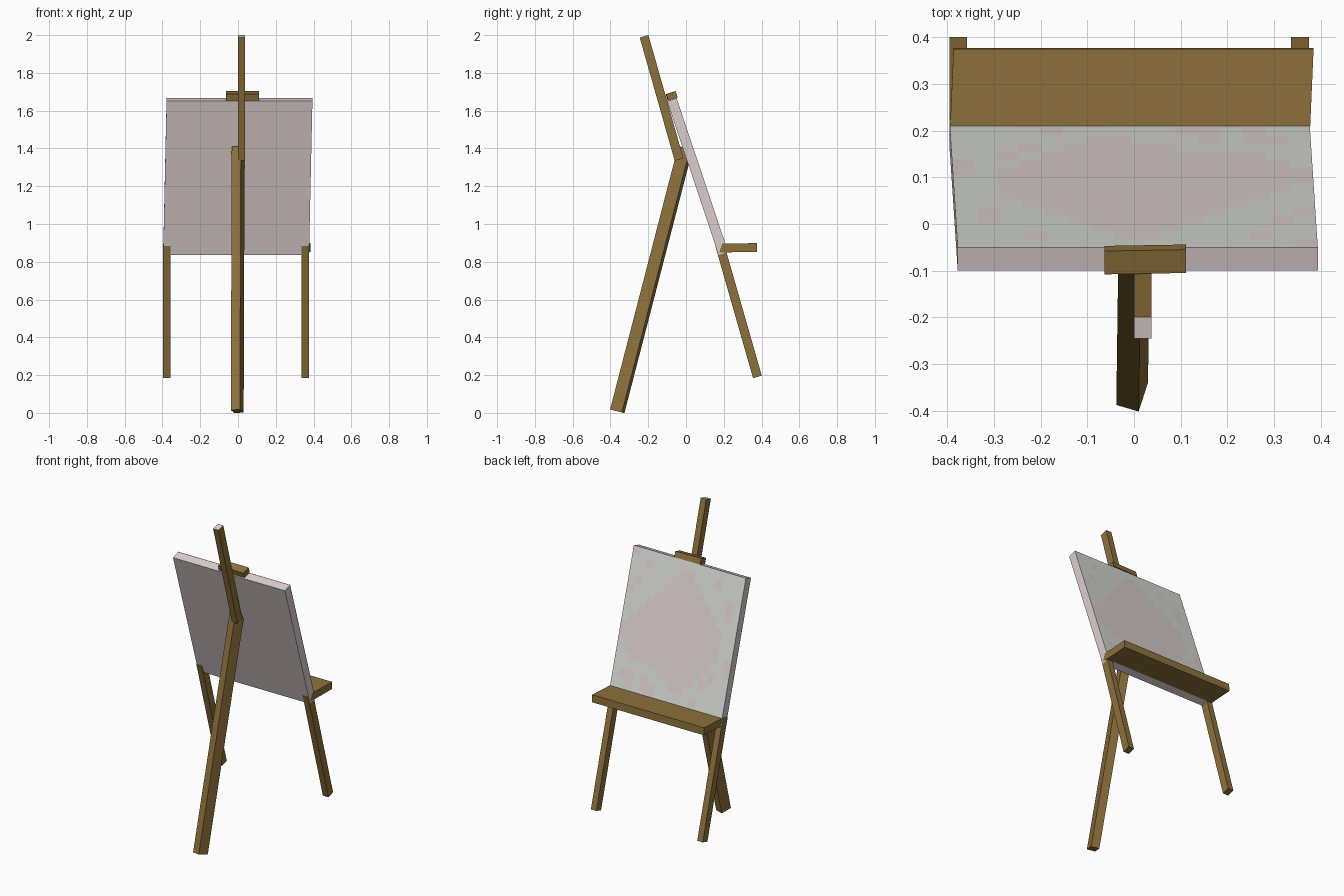
import bpy, bmesh
from mathutils import Matrix, Vector

if "Cube" in bpy.data.objects:
    bpy.data.objects.remove(bpy.data.objects["Cube"])


def material(name, rgb):
    m = bpy.data.materials.new(name)
    m.diffuse_color = (*rgb, 1)
    m.use_nodes = True
    m.node_tree.nodes["Principled BSDF"].inputs["Base Color"].default_value = m.diffuse_color
    return m


wood = material("wood", (0.27, 0.165, 0.045))
cloth = material("cloth", (0.72, 0.62, 0.62))
paint = material("pale_paint", (0.67, 0.70, 0.65))


def frame(o, a, b, c):
    # matrix taking the unit cube to the slab with corner o and edges a, b, c
    a, b, c = Vector(a), Vector(b), Vector(c)
    m = Matrix((a, b, c)).transposed().to_4x4()
    m.translation = Vector(o) + (a + b + c) / 2
    return m


def finish(name, bm, mats):
    bmesh.ops.recalc_face_normals(bm, faces=bm.faces)
    me = bpy.data.meshes.new(name)
    bm.to_mesh(me)
    bm.free()
    for m in mats:
        me.materials.append(m)
    ob = bpy.data.objects.new(name, me)
    bpy.context.collection.objects.link(ob)
    return ob


def slab(name, o, a, b, c, mat=wood):
    bm = bmesh.new()
    bmesh.ops.create_cube(bm, size=1, matrix=frame(o, a, b, c))
    return finish(name, bm, [mat])


# single leg at the -y side, turned a little about its own axis
slab("rear_leg", (-0.038, -0.388, 0.015), (0.048, -0.014, 0.003),
     (0.02, 0.062, -0.016), (0.005, 0.361, 1.395))

# upper mast with a pale end face
mast = slab("mast", (0, -0.06, 1.335), (0.038, 0, 0), (0.046, 0, 0) and (0, 0.046, 0.013),
            (0, -0.185, 0.652))
mast.data.materials.append(cloth)
max(mast.data.polygons, key=lambda p: p.center.z).material_index = 1

# pair of short legs under the shelf
for side, x in (("left", -0.396), ("right", 0.337)):
    slab(f"{side}_front_leg", (x, 0.355, 0.184), (0.038, 0, 0),
         (0, 0.046, 0.013), (0, -0.2, 0.7))

# shelf
slab("shelf", (-0.396, 0.17, 0.849), (0.772, 0, 0), (0.009, 0.207, 0.004), (0, -0.002, 0.046))

# canvas board, leaning back and slightly skewed
o, a, b, c = (-0.396, 0.173, 0.836), (0.772, 0, 0), (0, 0.05, 0.017), (0.018, -0.273, 0.814)
slab("canvas", o, a, b, c, cloth)

# top clamp
slab("clamp", (-0.063, -0.097, 1.653), (0.175, 0.003, 0), (0, 0.05, 0.016), (0, -0.011, 0.034))

# painted face: pale blocks around a pink blob, rows from the top
pattern = [
    "#...............",
    "..#....##...#...",
    "......####......",
    ".#...######...#.",
    "#...########..#.",
    "...##########...",
    "..############..",
    ".#############..",
    "##############..",
    "##############.#",
    ".############..#",
    "..##########.#..",
    "......#####.#...",
    ".##.#...##......",
    "..#.##.....#....",
    "...#.....#..#...",
]
bm = bmesh.new()
bmesh.ops.create_grid(bm, x_segments=16, y_segments=16, size=0.5)
for f in bm.faces:
    p = f.calc_center_median()
    col, row = int((0.5 - p.x) * 16), int((0.5 - p.y) * 16)
    f.material_index = 0 if pattern[row][col] == "#" else 1
for v in bm.verts:
    v.co = (v.co.x, 0.52, v.co.y)
bm.transform(frame(o, a, b, c))
finish("painting", bm, [cloth, paint])
